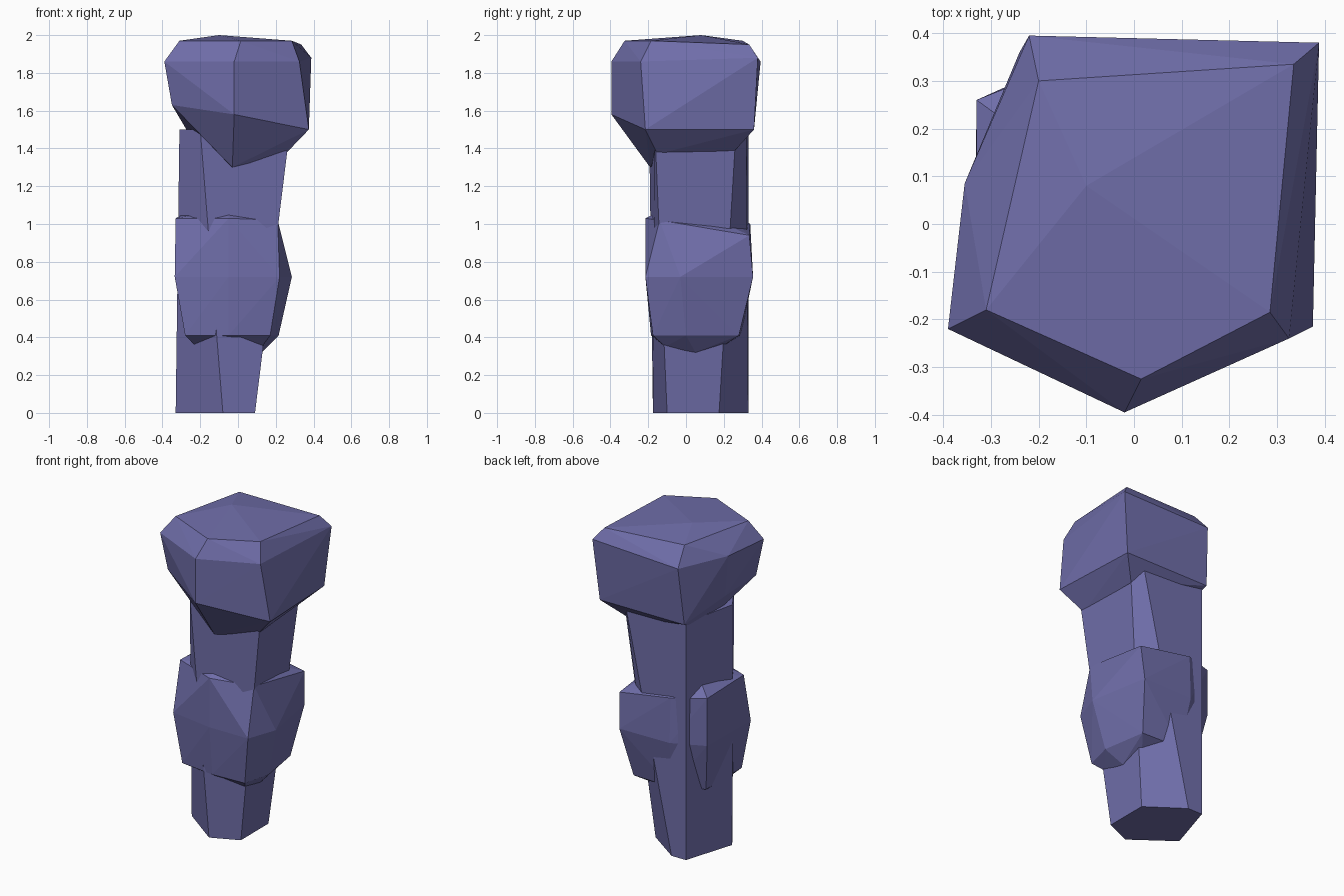
import bpy, bmesh

mat = bpy.data.materials.new("violet_stone")
mat.diffuse_color = (0.16, 0.155, 0.40, 1)


def finish(name, bm):
    bmesh.ops.recalc_face_normals(bm, faces=bm.faces)
    mesh = bpy.data.meshes.new(name)
    bm.to_mesh(mesh)
    bm.free()
    mesh.materials.append(mat)
    obj = bpy.data.objects.new(name, mesh)
    bpy.context.collection.objects.link(obj)
    return obj


def hull(name, points):
    """Faceted boulder wrapped around a few corner points."""
    bm = bmesh.new()
    for p in points:
        bm.verts.new(p)
    res = bmesh.ops.convex_hull(bm, input=bm.verts)
    loose = {v for v in res["geom_interior"] if isinstance(v, bmesh.types.BMVert)}
    bmesh.ops.delete(bm, geom=list(loose), context='VERTS')
    return finish(name, bm)


def loft(name, low, high, z0, z1):
    """Flat-sided prism between two outlines."""
    bm = bmesh.new()
    a = [bm.verts.new((x, y, z0)) for x, y in low]
    b = [bm.verts.new((x, y, z1)) for x, y in high]
    n = len(a)
    for i in range(n):
        j = (i + 1) % n
        bm.faces.new((a[i], a[j], b[j], b[i]))
    bm.faces.new(a[::-1])
    bm.faces.new(b)
    return finish(name, bm)


# Tapered, slightly twisted six-sided shaft
loft("shaft",
     [(-.08, -.175), (.09, -.10), (.09, .175), (-.13, .33), (-.23, .33), (-.33, .01)],
     [(-.20, -.195), (.275, -.165), (.25, .265), (.20, .32), (-.23, .33), (-.31, -.02)],
     0, 1.5)

# Boulder around the middle
hull("middle_boulder", [
    # upper rim
    (-.33, -.105, 1.03), (-.05, -.215, 1.03), (.21, -.14, 1.02),
    (.23, .335, .94), (-.13, .34, 1.0), (-.33, .26, 1.02),
    # widest ring
    (-.335, -.168, .72), (-.05, -.215, .72), (.22, -.215, .72), (.285, -.03, .72),
    (.217, .355, .72), (-.13, .35, .72), (-.33, .26, .72),
    # lower ring
    (-.28, -.156, .41), (-.05, -.185, .41), (.17, -.175, .41), (.215, 0, .41),
    (.17, .28, .41), (-.10, .29, .41), (-.28, .20, .41),
    # inner top and bottom
    (-.22, .18, 1.09), (-.05, -.12, 1.08), (.08, .08, 1.06),
    (-.22, -.07, .35), (.125, -.11, .35), (.125, .05, .32), (.10, .19, .35)])

# Large capping boulder
hull("top_boulder", [
    # crown
    (-.31, -.18, 1.97), (.015, -.325, 1.97), (.285, -.185, 1.97),
    (.335, .335, 1.95), (-.20, .30, 1.97), (-.10, .08, 2.0),
    # shoulder ring
    (-.39, -.22, 1.86), (-.02, -.395, 1.86), (.325, -.24, 1.86),
    (.388, .38, 1.88), (-.22, .395, 1.86), (-.355, .085, 1.86),
    # lower ring
    (-.35, -.20, 1.63), (-.02, -.395, 1.58), (.375, -.215, 1.50),
    (.35, .36, 1.50), (-.24, .36, 1.50), (-.33, .08, 1.60),
    # underside
    (-.03, -.19, 1.30), (.25, -.15, 1.37), (.24, .26, 1.39), (-.22, .15, 1.41)])
